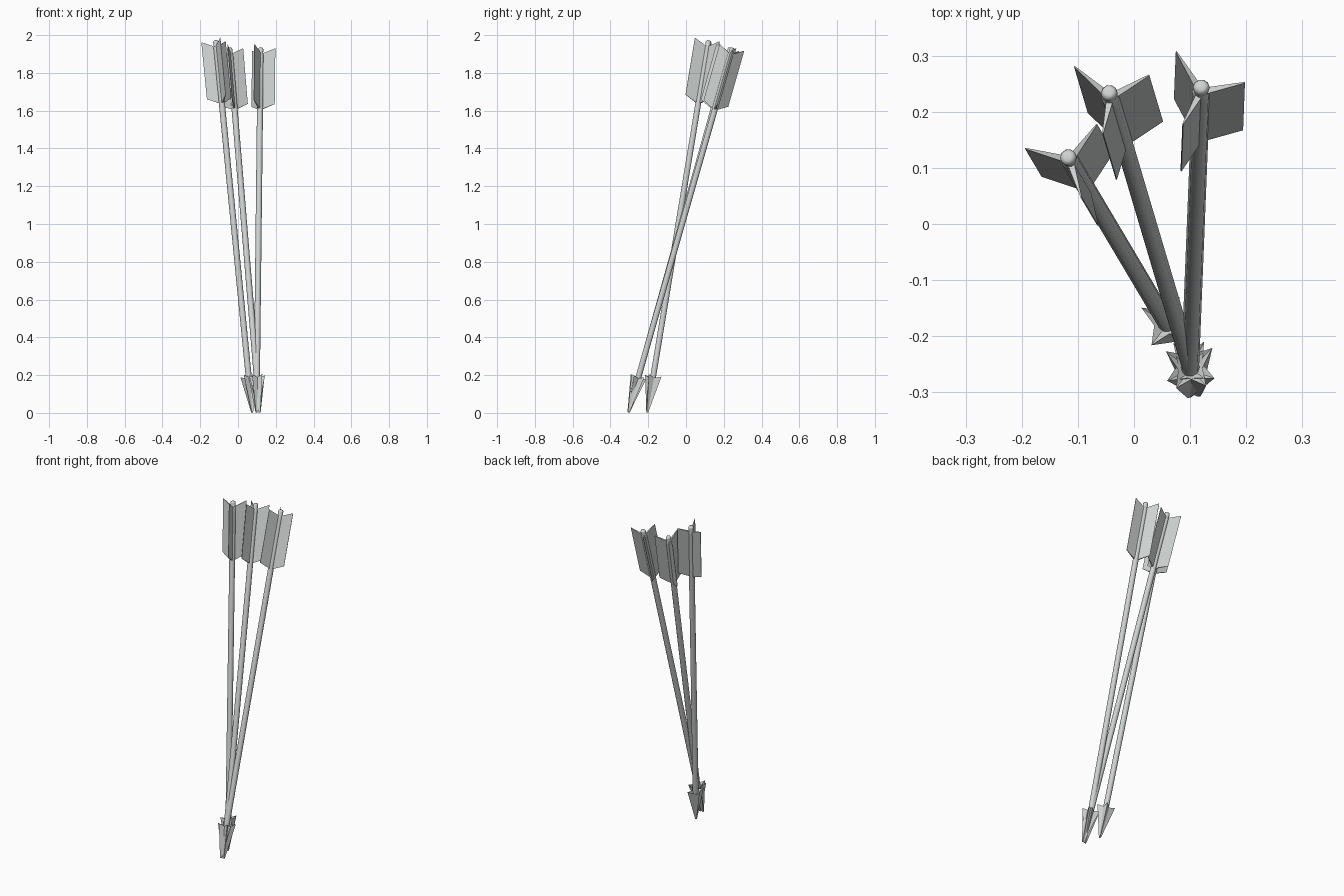
import bpy
import bmesh
from math import sin, cos, pi, radians
from mathutils import Vector, Matrix

cube = bpy.data.objects.get("Cube")
if cube:
    bpy.data.objects.remove(cube, do_unlink=True)

grey = bpy.data.materials.new("light_grey")
grey.use_nodes = True
colour = (0.62, 0.65, 0.635, 1)
grey.diffuse_color = colour
grey.node_tree.nodes["Principled BSDF"].inputs["Base Color"].default_value = colour


def finish(name, bm, frame, smooth=False):
    bmesh.ops.recalc_face_normals(bm, faces=bm.faces)
    mesh = bpy.data.meshes.new(name)
    bm.to_mesh(mesh)
    bm.free()
    mesh.materials.append(grey)
    mesh.transform(frame)
    obj = bpy.data.objects.new(name, mesh)
    bpy.context.collection.objects.link(obj)
    if smooth:
        bpy.ops.object.select_all(action="DESELECT")
        obj.select_set(True)
        bpy.context.view_layer.objects.active = obj
        bpy.ops.object.shade_smooth_by_angle(angle=radians(50))
    return obj


def loft(bm, rings):
    """Bridge rings of points; close both ends with a fan or a flat cap."""
    rows = [[bm.verts.new(p) for p in ring] for ring in rings]
    for a, b in zip(rows, rows[1:]):
        n = len(a)
        for i in range(n):
            bm.faces.new((a[i], a[(i + 1) % n], b[(i + 1) % n], b[i]))
    return rows


def circle(r, z, n=10):
    return [(r * cos(2 * pi * i / n), r * sin(2 * pi * i / n), z) for i in range(n)]


def star(outer, inner, z_out, z_in, turn):
    pts = []
    for i in range(8):
        a = turn + i * pi / 4
        r, z = (inner, z_in) if i % 2 else (outer, z_out)
        pts.append((r * cos(a), r * sin(a), z))
    return pts


def build_arrow(label, tip, nock, vane_turn, head_turn):
    tip, nock = Vector(tip), Vector(nock)
    axis = (nock - tip).normalized()
    length = (nock - tip).length
    # Local frame: z along the shaft, x as close to world x as possible
    x = (Vector((1, 0, 0)) - axis * axis.x).normalized()
    y = axis.cross(x)
    frame = Matrix((x, y, axis)).transposed().to_4x4()
    frame.translation = tip

    # Round shaft
    bm = bmesh.new()
    rows = loft(bm, [circle(0.016, 0.15), circle(0.016, length - 0.04)])
    for row in rows:
        bm.faces.new(row)
    finish(label + "_shaft", bm, frame, True)

    # Rounded nock at the top
    bm = bmesh.new()
    profile = [(0.016, -0.04), (0.013, -0.033), (0.015, -0.01), (0.012, -0.002), (0.007, 0)]
    rows = loft(bm, [circle(r, length + z) for r, z in profile])
    bm.faces.new(rows[0])
    bm.faces.new(rows[-1])
    finish(label + "_nock", bm, frame, True)

    # Four-barbed head with a hollow back
    t = radians(head_turn)
    bm = bmesh.new()
    rows = loft(bm, [star(0.006, 0.005, 0, 0, t),
                     star(0.05, 0.022, 0.197, 0.185, t),
                     star(0.012, 0.012, 0.172, 0.172, t)])
    bm.faces.new(rows[0])
    bm.faces.new(rows[-1])
    finish(label + "_head", bm, frame)

    # Three swept wedge vanes
    low, high, sweep, reach = length - 0.34, length - 0.033, 0.033, 0.078
    for k in range(3):
        a = radians(vane_turn + 120 * k)
        turn = Matrix.Rotation(a, 4, "Z")
        bm = bmesh.new()
        rows = loft(bm, [
            [(0.008, -0.006, z), (reach, -0.001, z + sweep),
             (reach, 0.001, z + sweep), (0.008, 0.006, z)]
            for z in (low, high)])
        for row in rows:
            bm.faces.new(row)
        finish(label + "_vane_" + str(k + 1), bm, frame @ turn)


build_arrow("right_arrow", (0.075, -0.205, 0.003), (-0.118, 0.12, 1.972), 168, 150)
build_arrow("middle_arrow", (0.115, -0.303, 0.003), (-0.045, 0.236, 1.933), 142, 36)
build_arrow("left_arrow", (0.098, -0.305, 0.003), (0.12, 0.246, 1.933), 125, 60)
